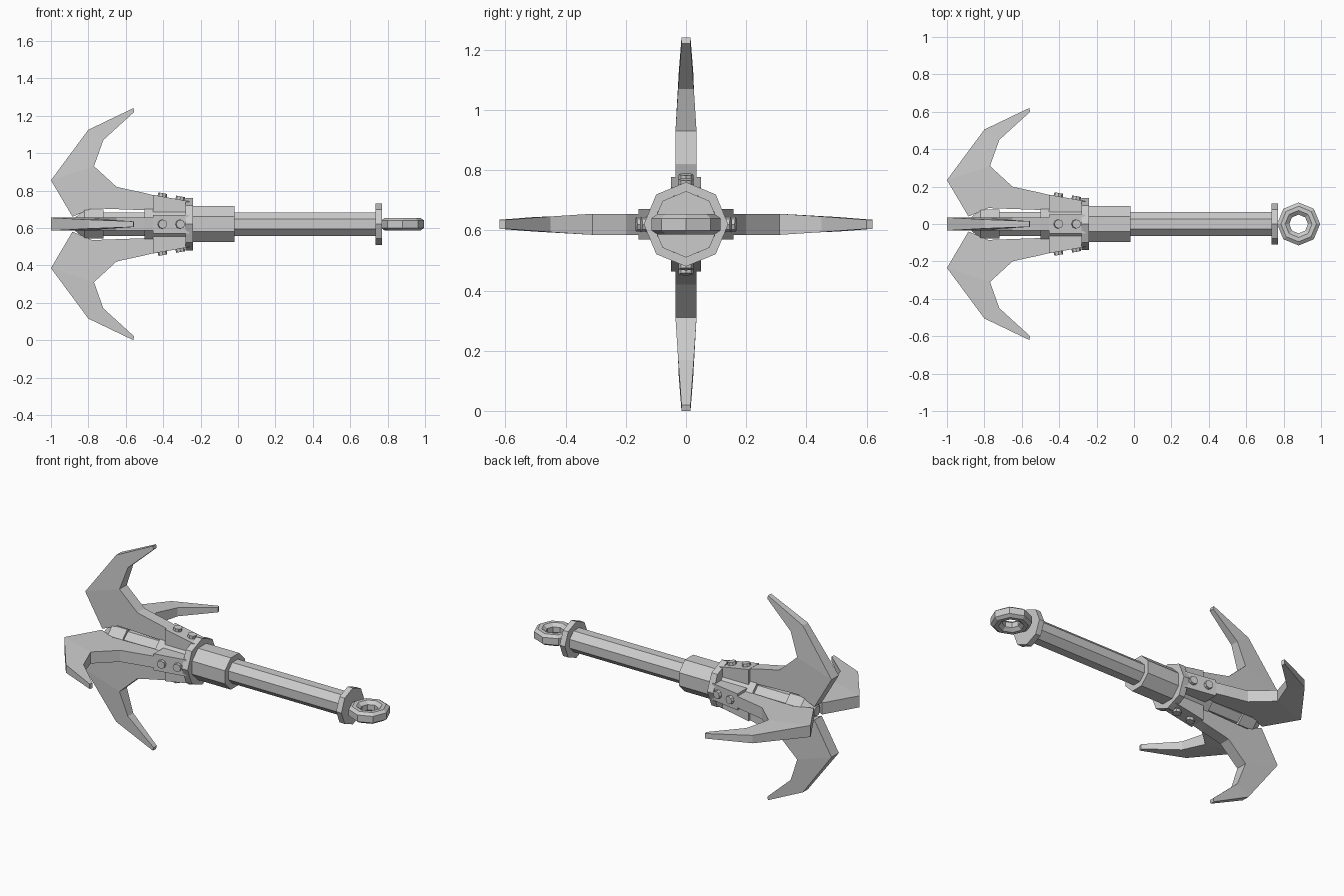
import bpy, bmesh
from math import pi, cos, sin, atan2
from mathutils import Matrix, Vector

if "Cube" in bpy.data.objects:
    bpy.data.objects.remove(bpy.data.objects["Cube"])

AXIS = Matrix.Translation((0, 0, 0.62))   # long axis runs along x at this height


def make_object(name, bm, matrix=AXIS):
    bmesh.ops.recalc_face_normals(bm, faces=bm.faces)
    mesh = bpy.data.meshes.new(name)
    bm.to_mesh(mesh)
    bm.free()
    return place(name, mesh, matrix)


def place(name, mesh, matrix):
    ob = bpy.data.objects.new(name, mesh)
    bpy.context.collection.objects.link(ob)
    ob.matrix_world = matrix
    return ob


def lathe(name, profile, sides=8, phase=0.0):
    """Revolve (x, radius) points around the long axis and cap both ends."""
    bm = bmesh.new()
    rings = []
    for x, r in profile:
        rings.append([bm.verts.new((x, r * cos(phase + 2 * pi * i / sides),
                                    r * sin(phase + 2 * pi * i / sides)))
                      for i in range(sides)])
    for a, b in zip(rings, rings[1:]):
        for i in range(sides):
            j = (i + 1) % sides
            bm.faces.new((a[i], a[j], b[j], b[i]))
    bm.faces.new(rings[0])
    bm.faces.new(rings[-1])
    return make_object(name, bm)


def strip(bm, pairs):
    """Solid from (outer point, inner point, half width) stations."""
    rings = []
    for (x1, z1), (x2, z2), w1, w2 in pairs:
        rings.append([bm.verts.new(p) for p in
                      ((x1, -w1, z1), (x2, -w2, z2), (x2, w2, z2), (x1, w1, z1))])
    for a, b in zip(rings, rings[1:]):
        for i in range(4):
            j = (i + 1) % 4
            bm.faces.new((a[i], a[j], b[j], b[i]))
    bm.faces.new(rings[0])
    bm.faces.new(rings[-1])


def four_around(name, bm):
    """Place one mesh four times around the long axis."""
    first = make_object(name + "_1", bm)
    for k in range(1, 4):
        place(f"{name}_{k + 1}", first.data, AXIS @ Matrix.Rotation(k * pi / 2, 4, 'X'))


# Shaft, sleeve and collars
flat = pi / 8
lathe("shaft", [(-0.75, 0.069), (0.75, 0.069)], phase=flat)
lathe("sleeve", [(-0.25, 0.104), (-0.02, 0.104)], phase=flat)
lathe("main_collar", [(-0.28, 0.14), (-0.24, 0.14)])
lathe("end_collar", [(0.735, 0.11), (0.77, 0.11)])
lathe("hub", [(-0.50, 0.088), (-0.26, 0.088)], phase=flat)
lathe("pointed_cap", [(-0.88, 0.03), (-0.82, 0.084), (-0.72, 0.084)], phase=flat)

# Rope ring: chamfered section swept in an octagon
bm = bmesh.new()
section = [(0.115, -0.02), (0.115, 0.02), (0.095, 0.034), (0.072, 0.034),
           (0.05, 0.016), (0.05, -0.016), (0.072, -0.034), (0.095, -0.034)]
rings = [[bm.verts.new((0.88 + r * cos(k * pi / 4), r * sin(k * pi / 4), z))
          for r, z in section] for k in range(8)]
for k in range(8):
    a, b = rings[k], rings[(k + 1) % 8]
    for i in range(8):
        j = (i + 1) % 8
        bm.faces.new((a[i], a[j], b[j], b[i]))
make_object("rope_ring", bm)

# Hooked flukes, tapering to the tip
bm = bmesh.new()
strip(bm, [((-0.56, 0.62), (-0.555, 0.60), 0.015, 0.015),
           ((-0.80, 0.505), (-0.72, 0.45), 0.024, 0.026),
           ((-1.0, 0.235), (-0.77, 0.31), 0.035, 0.035),
           ((-0.885, 0.04), (-0.65, 0.20), 0.035, 0.035),
           ((-0.78, 0.085), (-0.62, 0.193), 0.035, 0.035),
           ((-0.50, 0.075), (-0.50, 0.167), 0.035, 0.035),
           ((-0.27, 0.06), (-0.27, 0.11), 0.035, 0.035)])
four_around("fluke", bm)

# Clamp plates holding the flukes
outer_a, outer_b = Vector((-0.455, 0, 0.157)), Vector((-0.26, 0, 0.122))
bm = bmesh.new()
strip(bm, [((-0.455, 0.06), (outer_a.x, outer_a.z), 0.05, 0.05),
           ((-0.26, 0.06), (outer_b.x, outer_b.z), 0.05, 0.05)])
four_around("clamp", bm)

# Two bolts on each clamp, square to its sloping face
tilt = atan2(outer_a.z - outer_b.z, outer_b.x - outer_a.x)
for n, x in enumerate((-0.405, -0.31)):
    t = (x - outer_a.x) / (outer_b.x - outer_a.x)
    centre = outer_a.lerp(outer_b, t)
    bm = bmesh.new()
    bmesh.ops.create_cone(bm, cap_ends=True, segments=8, radius1=0.026, radius2=0.024,
                          depth=0.036,
                          matrix=Matrix.Translation(centre) @ Matrix.Rotation(tilt, 4, 'Y'))
    four_around(f"bolt_{'outer' if n == 0 else 'inner'}", bm)
